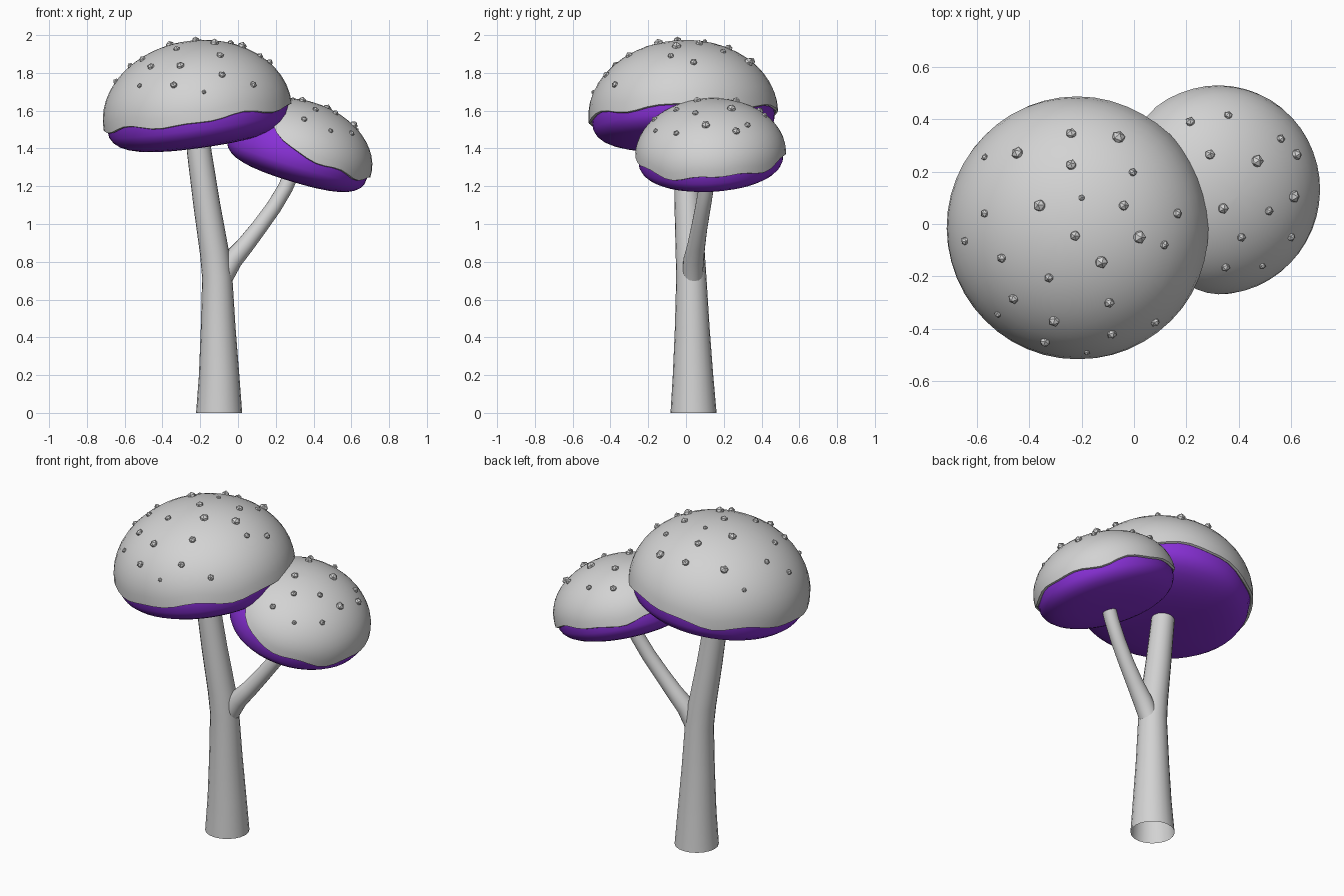
import bpy, bmesh, math
from mathutils import Vector, Matrix, geometry

if "Cube" in bpy.data.objects:
    bpy.data.objects.remove(bpy.data.objects["Cube"])

def material(name, rgb):
    m = bpy.data.materials.new(name)
    m.diffuse_color = (*rgb, 1)
    m.use_nodes = True
    m.node_tree.nodes["Principled BSDF"].inputs["Base Color"].default_value = m.diffuse_color
    return m

GREY = material("pale grey", (0.65, 0.65, 0.65))
PURPLE = material("purple", (0.25, 0.03, 0.68))

def finish(name, bm, mat, smooth=True):
    me = bpy.data.meshes.new(name)
    bm.to_mesh(me)
    bm.free()
    me.materials.append(mat)
    ob = bpy.data.objects.new(name, me)
    bpy.context.collection.objects.link(ob)
    if smooth:
        bpy.ops.object.select_all(action='DESELECT')
        ob.select_set(True)
        bpy.context.view_layer.objects.active = ob
        bpy.ops.object.shade_smooth_by_angle(angle=math.radians(50))
    return ob

def skin(name, rings, mat):
    """Join equal-length closed rings, ordered so the faces point outwards."""
    bm = bmesh.new()
    vs = [[bm.verts.new(p) for p in ring] for ring in rings]
    n = len(rings[0])
    for a, b in zip(vs, vs[1:]):
        for i in range(n):
            j = (i + 1) % n
            bm.faces.new((a[i], a[j], b[j], b[i]))
    bmesh.ops.remove_doubles(bm, verts=bm.verts, dist=1e-5)
    return finish(name, bm, mat)

def tube(name, path, sides=20):
    """Tapered open tube through (x, y, z, radius) points."""
    pts = [Vector(p[:3]) for p in path]
    rings = []
    for k, p in enumerate(pts):
        d = pts[min(k + 1, len(pts) - 1)] - pts[max(k - 1, 0)]
        if k == 0 and p.z == 0:
            d = Vector((0, 0, 1))
        rot = Vector((0, 0, 1)).rotation_difference(d.normalized())
        r = path[k][3]
        rings.append([p + rot @ Vector((r * math.cos(t), r * math.sin(t), 0))
                      for t in (2 * math.pi * i / sides for i in range(sides))])
    return skin(name, rings, GREY)

def cap(name, centre, R, h, depth, tilt_x, tilt_y, lift, warts, n=48):
    M = (Matrix.Translation(centre) @ Matrix.Rotation(math.radians(tilt_y), 4, 'Y')
         @ Matrix.Rotation(math.radians(tilt_x), 4, 'X'))
    az = [2 * math.pi * i / n for i in range(n)]

    def pt(a, r, z):
        return M @ Vector((r * math.cos(a), r * math.sin(a), z))

    # wavy lower edge of the skin, lifted on one side
    def hem(a):
        d = (math.degrees(a) - 225) / 38
        return (-0.012 + 0.011 * math.sin(5 * a + 1) + 0.008 * math.sin(9 * a + R * 9)
                + lift * math.exp(-d * d))

    def radius(z):
        return R * math.sqrt(max(0, 1 - (max(z, 0) / h) ** 2))

    # grey skin with a thin turned-in edge
    rings = [[pt(a, radius(hem(a)) - 0.03, hem(a) + 0.01) for a in az],
             [pt(a, radius(hem(a)) - 0.012, hem(a) - 0.004) for a in az]]
    for k in range(13):
        ring = []
        for a in az:
            low = math.asin(hem(a) / h)
            phi = low + (math.pi / 2 - low) * k / 12
            z = h * math.sin(phi)
            ring.append(pt(a, radius(z) if k < 12 else 0, z))
        rings.append(ring)
    skin(name + "_cap_skin", rings, GREY)

    # purple flesh: flat rounded underside, dome above
    r0 = R * 0.965
    prof = []
    for k in range(11):
        s = math.sin(math.pi / 2 * k / 10)
        prof.append((r0 * s, -depth * max(0, 1 - s ** 3) ** (1 / 3)))
    for k in range(1, 9):
        t = math.pi / 2 * k / 8
        prof.append((r0 * math.cos(t), 0.95 * h * math.sin(t)))
    skin(name + "_cap_flesh", [[pt(a, r, z) for a in az] for r, z in prof], PURPLE)

    # faceted warts dropped onto the dome from above
    U = M @ Matrix.Diagonal((R, R, h, 1))
    inv = U.inverted()
    bm = bmesh.new()
    for x, y, r in warts:
        hits = geometry.intersect_line_sphere(inv @ Vector((x, y, 4)), inv @ Vector((x, y, 0)),
                                              Vector((0, 0, 0)), 1.0, False)
        hits = [U @ p for p in hits if p]
        if not hits:
            continue
        p = max(hits, key=lambda q: q.z)
        nrm = (inv.to_3x3().transposed() @ (inv @ p)).normalized()
        rot = Vector((0, 0, 1)).rotation_difference(nrm).to_matrix().to_4x4()
        bmesh.ops.create_icosphere(bm, subdivisions=1, radius=r,
                                   matrix=Matrix.Translation(p) @ rot)
    finish(name + "_cap_warts", bm, GREY, smooth=False)

# stem and side branch
tube("stem", [(-0.10, 0.04, 0, 0.122), (-0.10, 0.037, 0.2, 0.107), (-0.105, 0.033, 0.45, 0.092),
              (-0.11, 0.028, 0.72, 0.08), (-0.125, 0.022, 0.85, 0.077), (-0.165, 0.01, 1.1, 0.071),
              (-0.205, 0.0, 1.38, 0.065), (-0.215, 0.0, 1.48, 0.063)])
tube("branch", [(-0.08, 0.035, 0.72, 0.055), (-0.03, 0.04, 0.81, 0.054), (0.04, 0.055, 0.89, 0.047),
                (0.11, 0.07, 0.98, 0.043), (0.19, 0.09, 1.09, 0.041), (0.25, 0.107, 1.19, 0.04),
                (0.29, 0.118, 1.28, 0.04)])

# big upper cap
cap("big", (-0.215, -0.015, 1.58), 0.503, 0.392, 0.172, 3, -8, 0.0, [
    (-.57, .255, .014), (-.445, .27, .025), (-.24, .345, .022), (-.06, .33, .027),
    (-.005, .197, .017), (-.24, .225, .022), (-.2, .1, .013), (-.36, .07, .025),
    (-.04, .07, .021), (-.57, .04, .017), (.165, .04, .02), (-.645, -.065, .017),
    (-.225, -.045, .021), (.02, -.05, .027), (.115, -.08, .018), (-.505, -.13, .019),
    (-.125, -.145, .026), (-.325, -.205, .019), (-.095, -.3, .021), (-.46, -.285, .021),
    (-.52, -.345, .014), (-.305, -.37, .023), (.08, -.375, .019), (-.085, -.42, .02),
    (-.34, -.45, .021), (-.18, -.49, .012)])

# small lower cap
cap("small", (0.32, 0.13, 1.37), 0.4, 0.285, 0.145, 3, 17, 0.17, [
    (.215, .39, .02), (.36, .415, .017), (.56, .325, .018), (.29, .265, .021),
    (.47, .24, .026), (.62, .265, .023), (.34, .06, .022), (.515, .05, .018),
    (.61, .105, .025), (.41, -.05, .018), (.6, -.05, .017), (.35, -.165, .018),
    (.49, -.16, .014)])
